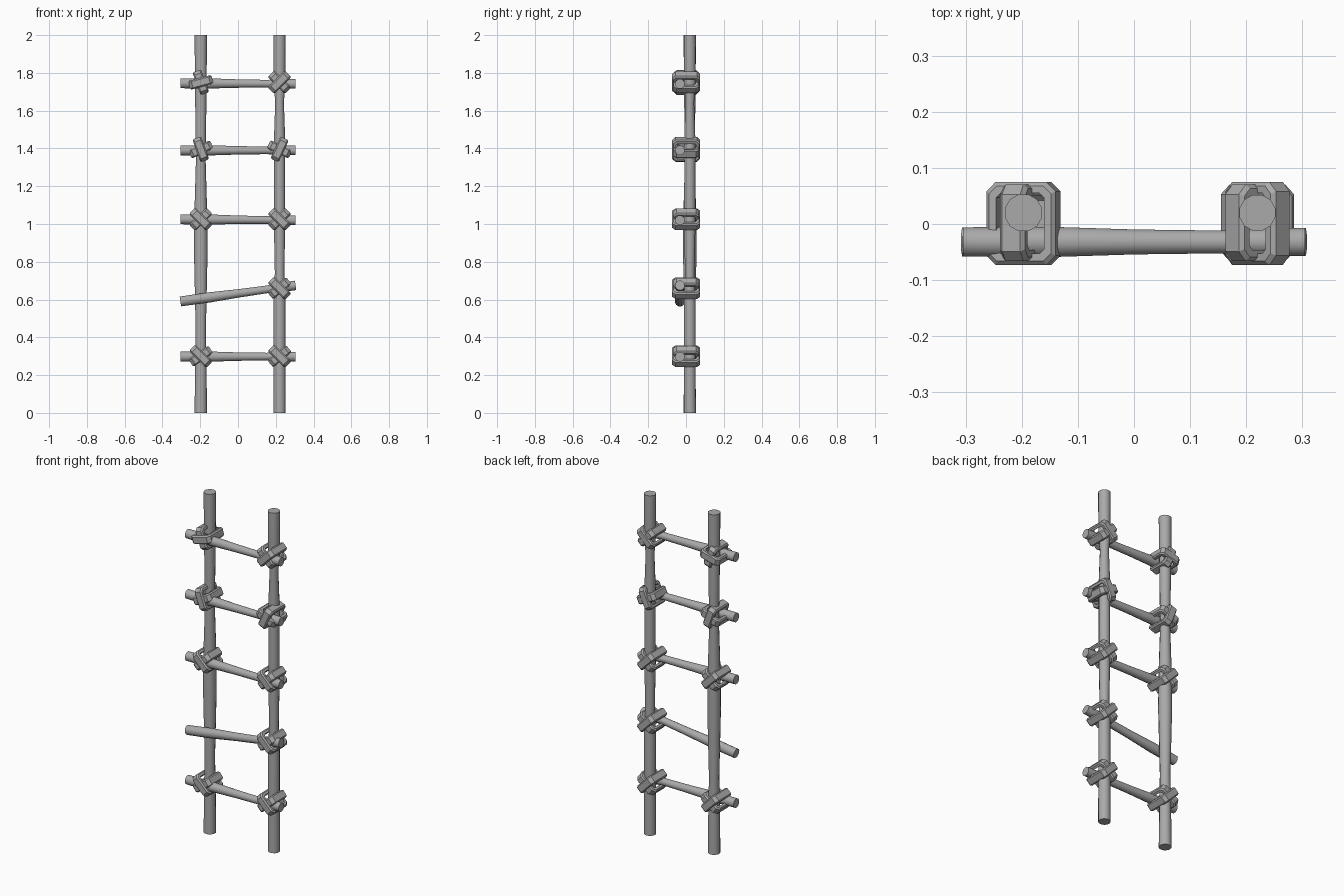
import bpy, bmesh, math
from mathutils import Matrix, Vector

cube = bpy.data.objects.get("Cube")
if cube:
    bpy.data.objects.remove(cube, do_unlink=True)


def material(name, color):
    m = bpy.data.materials.new(name)
    m.use_nodes = True
    m.diffuse_color = color
    m.node_tree.nodes["Principled BSDF"].inputs["Base Color"].default_value = color
    return m


GREY = material("plain grey", (0.4, 0.4, 0.4, 1))


def add_object(name, bm):
    bmesh.ops.recalc_face_normals(bm, faces=bm.faces)
    mesh = bpy.data.meshes.new(name)
    bm.to_mesh(mesh)
    bm.free()
    mesh.materials.append(GREY)
    obj = bpy.data.objects.new(name, mesh)
    bpy.context.collection.objects.link(obj)
    return obj


def log(name, start, end, profile, sides=12):
    """Round pole whose radius follows (fraction, radius) pairs."""
    start, end = Vector(start), Vector(end)
    turn = (end - start).to_track_quat('Z', 'Y')
    bm = bmesh.new()
    rings = []
    for t, r in profile:
        angles = [math.tau * (i + 0.5) / sides for i in range(sides)]
        rings.append([bm.verts.new(start.lerp(end, t) + turn @ Vector(
            (r * math.cos(a), r * math.sin(a), 0))) for a in angles])
    for low, high in zip(rings, rings[1:]):
        for i in range(sides):
            j = (i + 1) % sides
            bm.faces.new((low[i], low[j], high[j], high[i]))
    bm.faces.new(rings[0])
    bm.faces.new(rings[-1])
    obj = add_object(name, bm)
    bpy.ops.object.select_all(action='DESELECT')
    obj.select_set(True)
    bpy.context.view_layer.objects.active = obj
    bpy.ops.object.shade_smooth_by_angle(angle=math.radians(40))


def octagon(half_x, half_y, cut):
    """Rectangle outline with cut corners."""
    x, y = half_x, half_y
    return [(x, cut - y), (x, y - cut), (x - cut, y), (cut - x, y),
            (-x, y - cut), (-x, cut - y), (cut - x, -y), (x - cut, -y)]


def add_loop(bm, place, half_x, half_y, half_width):
    """Flat band with bevelled outer edges, wound round the joint."""
    thick, bevel = 0.02, 0.007
    inner = octagon(half_x - thick, half_y - thick, 0.008)
    shoulder = octagon(half_x - bevel, half_y - bevel, 0.014)
    outer = octagon(half_x, half_y, 0.017)
    w = half_width
    section = [(inner, -w), (shoulder, -w), (outer, bevel - w),
               (outer, w - bevel), (shoulder, w), (inner, w)]
    rings = [[bm.verts.new(place @ Vector((x, y, z))) for x, y in outline]
             for outline, z in section]
    for a, b in zip(rings, rings[1:] + rings[:1]):
        for i in range(8):
            j = (i + 1) % 8
            bm.faces.new((a[i], a[j], b[j], b[i]))


def lashing(name, x, z, front_angle, back_angle):
    bm = bmesh.new()
    for angle, half_y, y in ((front_angle, 0.074, 0.001), (back_angle, 0.068, 0.002)):
        place = Matrix.Translation((x, y, z)) @ Matrix.Rotation(-math.radians(angle), 4, 'Y')
        add_loop(bm, place, 0.064, half_y, 0.024)
    add_object(name, bm)


# Uprights
LEFT, RIGHT = 0.22, -0.197
log("right_upright", (RIGHT, 0.02, 0), (RIGHT, 0.02, 2),
    [(0, .034), (.15, .031), (.22, .028), (.42, .037), (.53, .035),
     (.68, .026), (.75, .029), (.88, .032), (1, .034)])
log("left_upright", (LEFT, 0.02, 0), (LEFT, 0.02, 2),
    [(0, .033), (.15, .032), (.3, .032), (.37, .026), (.5, .031),
     (.65, .030), (.72, .031), (.82, .024), (.88, .032), (1, .033)])

# Rungs, the second one having slipped at its untied end
RUNG_PROFILE = [(0, .027), (.25, .028), (.5, .023), (.75, .021), (.9, .026), (1, .026)]
rungs = [(0.298, 0.298), (0.59, 0.675), (1.025, 1.02), (1.39, 1.39), (1.745, 1.742)]
for n, (z_right, z_left) in enumerate(rungs, 1):
    log(f"rung_{n}", (-0.305, -0.032, z_right), (0.305, -0.032, z_left), RUNG_PROFILE)

# Rope lashings at each joint: position, then angles of the two loops
ties = [(RIGHT, 0.30, -45, 35), (LEFT, 0.30, -45, 40),
        (LEFT, 0.66, -45, 40),
        (RIGHT, 1.025, -45, 45), (LEFT, 1.025, -45, 45),
        (RIGHT, 1.395, -70, 25), (LEFT, 1.395, 65, -25),
        (RIGHT, 1.75, 15, -70), (LEFT, 1.75, 45, -45)]
for n, tie in enumerate(ties, 1):
    lashing(f"lashing_{n}", *tie)
